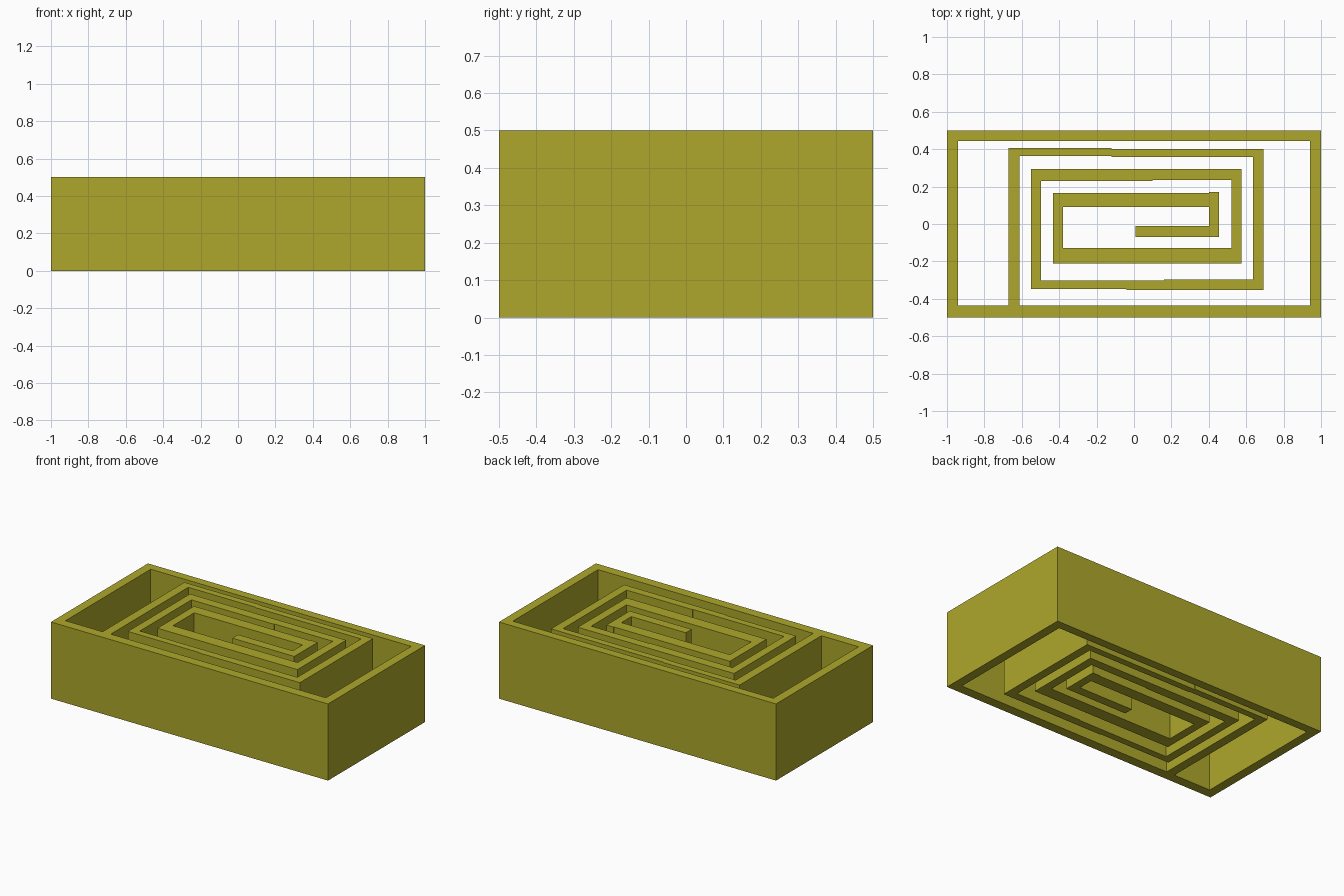
import bpy
import bmesh

if "Cube" in bpy.data.objects:
    bpy.data.objects.remove(bpy.data.objects["Cube"])

HEIGHT = 0.5

olive = bpy.data.materials.new("olive yellow")
olive.diffuse_color = (0.423, 0.387, 0.025, 1.0)
olive.use_nodes = True
olive.node_tree.nodes["Principled BSDF"].inputs["Base Color"].default_value = olive.diffuse_color


def add_object(name, bm):
    bmesh.ops.recalc_face_normals(bm, faces=bm.faces)
    mesh = bpy.data.meshes.new(name)
    bm.to_mesh(mesh)
    bm.free()
    mesh.materials.append(olive)
    bpy.context.collection.objects.link(bpy.data.objects.new(name, mesh))


def extrude_up(bm, faces):
    """Raise flat faces lying on z = 0 into closed walls."""
    geom = bmesh.ops.extrude_face_region(bm, geom=faces, use_keep_orig=True)["geom"]
    top = [g for g in geom if isinstance(g, bmesh.types.BMVert)]
    bmesh.ops.translate(bm, verts=top, vec=(0, 0, HEIGHT))


# Outer frame: rectangular ring, open above and below
bm = bmesh.new()
outer = [bm.verts.new((x, y, 0)) for x, y in ((-1, -.5), (1, -.5), (1, .5), (-1, .5))]
inner = [bm.verts.new((x, y, 0)) for x, y in
         ((-.94, -.436), (.94, -.436), (.94, .443), (-.94, .443))]
ring = [bm.faces.new((outer[i], outer[(i + 1) % 4], inner[(i + 1) % 4], inner[i]))
        for i in range(4)]
extrude_up(bm, ring)
add_object("outer_frame", bm)

# Spiral wall: outline of both sides, from the front wall to the free end
outside = [(-.672, -.436), (-.672, .407), (-.12, .407), (-.12, .402), (.693, .402),
           (.693, -.352), (-.04, -.352), (-.04, -.347), (-.552, -.347), (-.552, .293),
           (.576, .293), (.576, -.21), (-.434, -.21), (-.434, .167), (.402, .167),
           (.402, .171), (.455, .171), (.455, -.07), (.008, -.07)]
inside = [(.008, -.01), (.402, -.01), (.402, .091), (-.38, .091), (-.38, -.128),
          (.52, -.128), (.52, .235), (.10, .235), (.10, .23), (-.497, .23),
          (-.497, -.302), (.16, -.302), (.16, -.298), (.637, -.298), (.637, .358),
          (-.12, .358), (-.12, .363), (-.613, .363), (-.613, -.436)]
bm = bmesh.new()
floor = bm.faces.new([bm.verts.new((x, y, 0)) for x, y in outside + inside])
extrude_up(bm, [floor])
bmesh.ops.triangulate(bm, faces=[f for f in bm.faces if len(f.verts) > 4])
add_object("spiral_wall", bm)
